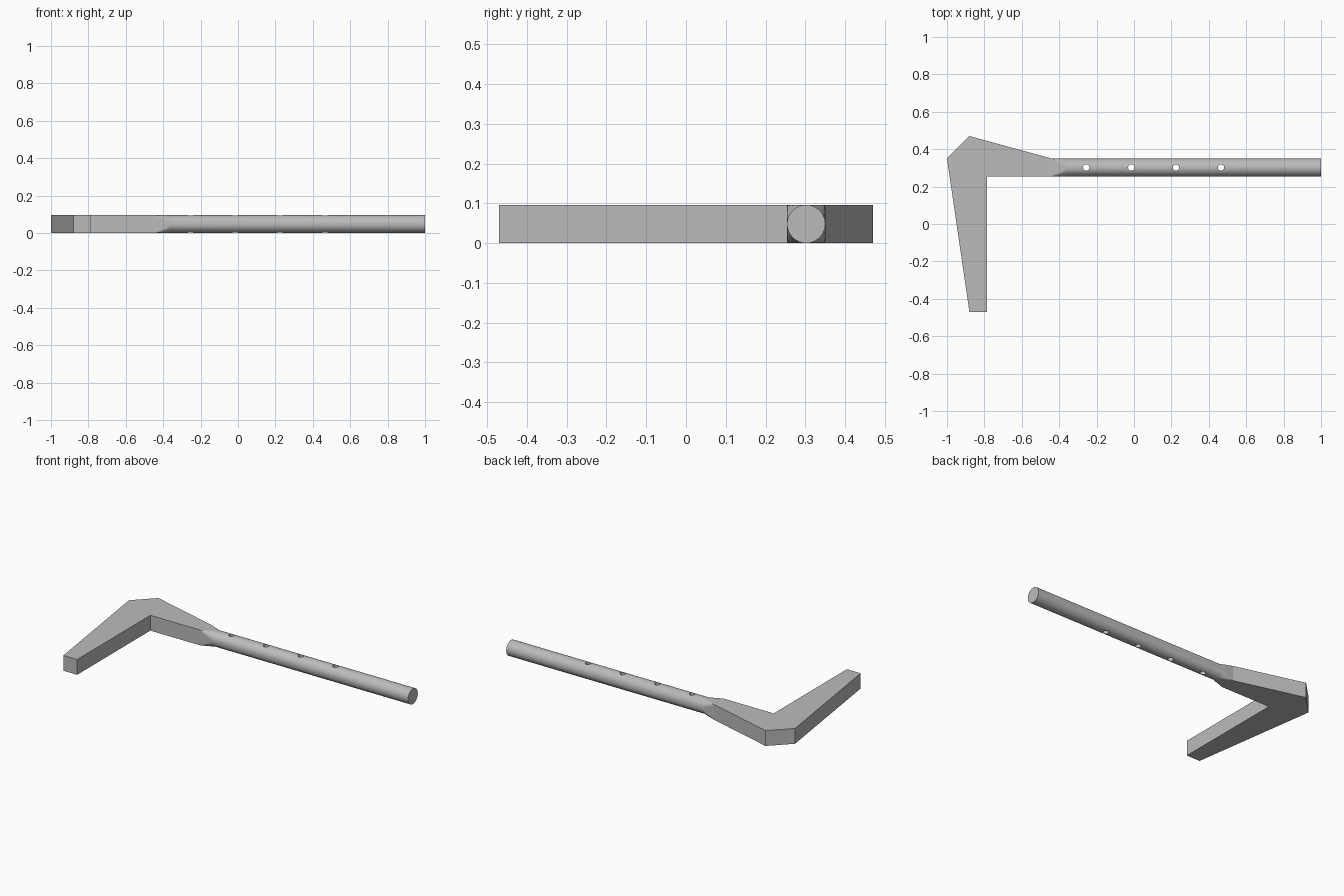
import bpy, bmesh, math

cube = bpy.data.objects.get("Cube")
if cube:
    bpy.data.objects.remove(cube, do_unlink=True)

R = 0.048                       # rod radius, half the plate thickness
ROD_Y = 0.302
NECK, NECK_END = -0.44, -0.36   # square-to-round transition
SEGMENTS = 64

grey = bpy.data.materials.new("plain grey")
grey.use_nodes = True
colour = (0.5, 0.5, 0.5, 1)
grey.diffuse_color = colour
grey.node_tree.nodes["Principled BSDF"].inputs["Base Color"].default_value = colour


def make_object(name, bm):
    bmesh.ops.recalc_face_normals(bm, faces=bm.faces)
    mesh = bpy.data.meshes.new(name)
    bm.to_mesh(mesh)
    bm.free()
    mesh.materials.append(grey)
    obj = bpy.data.objects.new(name, mesh)
    bpy.context.collection.objects.link(obj)
    return obj


# Flat hooked arm: outline extruded upwards
outline = [(-1, 0.35), (-0.88, 0.47), (NECK, ROD_Y + R), (NECK, ROD_Y - R),
           (-0.785, ROD_Y - R), (-0.785, -0.47), (-0.88, -0.47)]
bm = bmesh.new()
base = bm.faces.new([bm.verts.new((x, y, 0)) for x, y in outline])
top = bmesh.ops.extrude_face_region(bm, geom=[base])["geom"]
bmesh.ops.translate(bm, vec=(0, 0, 2 * R),
                    verts=[v for v in top if isinstance(v, bmesh.types.BMVert)])
make_object("hooked_arm", bm)


# Rod: a square section trimmed by a cone until it is round
def section(bm, x, cone_radius):
    ring = []
    for i in range(SEGMENTS):
        a = 2 * math.pi * i / SEGMENTS
        c, s = math.cos(a), math.sin(a)
        r = min(cone_radius, R / max(abs(c), abs(s)))
        ring.append(bm.verts.new((x, ROD_Y + r * c, R + r * s)))
    return ring


bm = bmesh.new()
steps = 8
rings = []
for k in range(steps + 1):
    t = k / steps
    rings.append(section(bm, NECK + t * (NECK_END - NECK),
                         R * (math.sqrt(2) * (1 - t) + t)))
rings.append(section(bm, 1, R))
for a, b in zip(rings, rings[1:]):
    for i in range(SEGMENTS):
        j = (i + 1) % SEGMENTS
        bm.faces.new((a[i], a[j], b[j], b[i]))
bm.faces.new(rings[0])
bm.faces.new(rings[-1])
rod = make_object("rod", bm)

# Four vertical holes through the rod
bm = bmesh.new()
for i in range(4):
    hole = bmesh.ops.create_cone(bm, cap_ends=True, segments=24, radius1=0.017,
                                 radius2=0.017, depth=0.3)
    bmesh.ops.translate(bm, verts=hole["verts"],
                        vec=(-0.255 + 0.24 * i, ROD_Y, R))
cutter = make_object("hole_cutter", bm)
cutter.hide_render = True

cut = rod.modifiers.new("holes", "BOOLEAN")
cut.operation = "DIFFERENCE"
cut.solver = "EXACT"
cut.object = cutter
bpy.ops.object.select_all(action="DESELECT")
rod.select_set(True)
bpy.context.view_layer.objects.active = rod
bpy.ops.object.modifier_apply(modifier=cut.name)
bpy.data.objects.remove(cutter, do_unlink=True)
bpy.ops.object.shade_smooth_by_angle(angle=math.radians(30))
